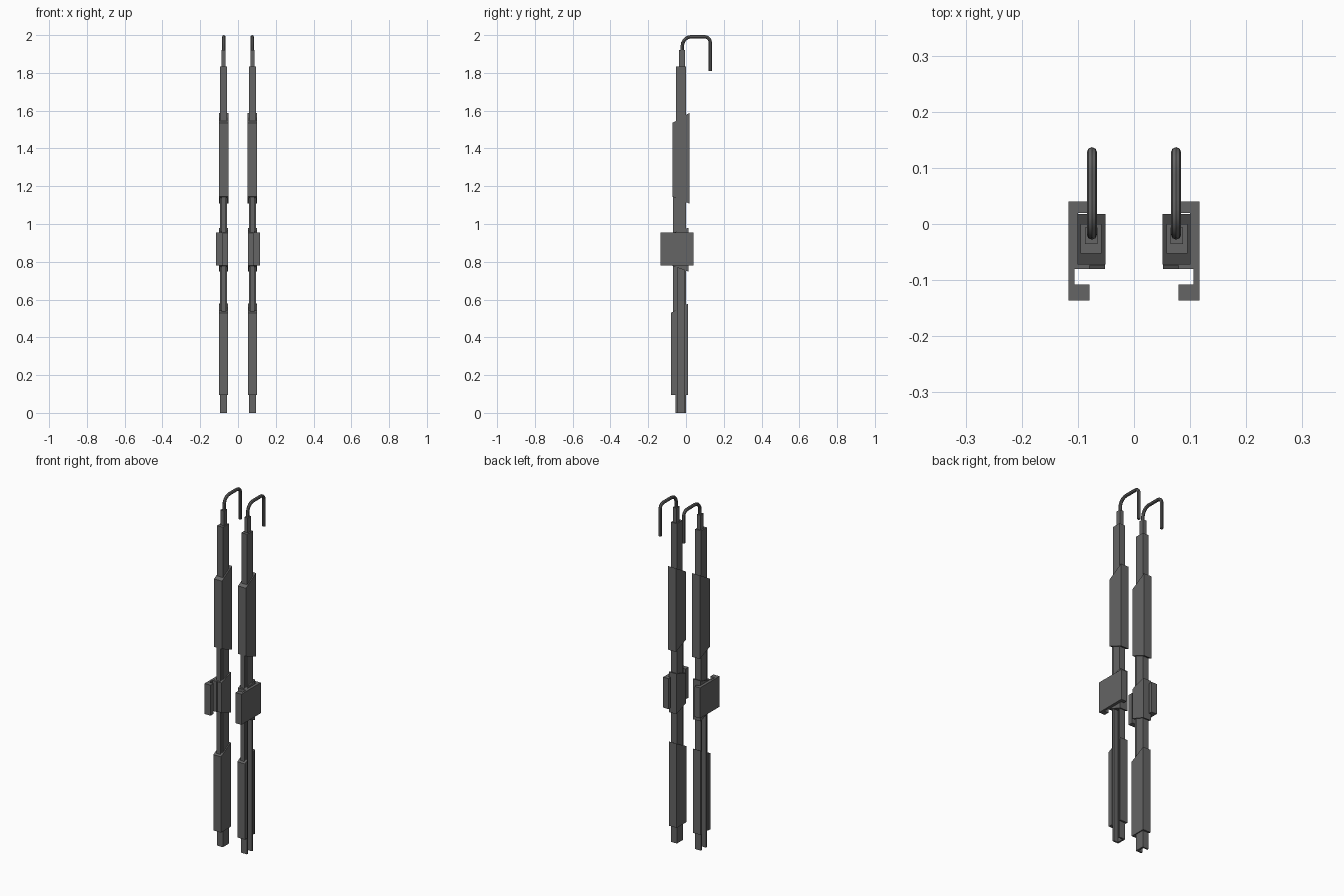
import bpy, bmesh
from mathutils import Vector

old = bpy.data.objects.get("Cube")
if old:
    bpy.data.objects.remove(old, do_unlink=True)

metal = bpy.data.materials.new("dark_grey_metal")
GREY = (0.13, 0.13, 0.13, 1)
metal.diffuse_color = GREY
metal.use_nodes = True
metal.node_tree.nodes["Principled BSDF"].inputs["Base Color"].default_value = GREY


def finish(obj):
    """Apply the material and mirror the part to the other side."""
    obj.data.materials.append(metal)
    obj.modifiers.new("Mirror", "MIRROR").use_axis[0] = True
    return obj


def prism(name, outline, bottom, top):
    """Extrude an x-y outline; bottom and top are (front z, back z)."""
    ys = [p[1] for p in outline]
    y0, span = min(ys), max(ys) - min(ys)
    bm = bmesh.new()
    rings = []
    for front, back in (bottom, top):
        rings.append([bm.verts.new((x, y, front + (back - front) * (y - y0) / span))
                      for x, y in outline])
    low, high = rings
    bm.faces.new(low[::-1])
    bm.faces.new(high)
    for i in range(len(low)):
        j = (i + 1) % len(low)
        bm.faces.new((low[i], low[j], high[j], high[i]))
    bmesh.ops.recalc_face_normals(bm, faces=bm.faces)
    mesh = bpy.data.meshes.new(name)
    bm.to_mesh(mesh)
    bm.free()
    obj = bpy.data.objects.new(name, mesh)
    bpy.context.collection.objects.link(obj)
    return finish(obj)


def rect(x0, x1, y0, y1):
    return [(x0, y0), (x1, y0), (x1, y1), (x0, y1)]


def channel(x0, x1, y0, y1, floor, s0, s1):
    """C section whose slot s0..s1 opens outward."""
    return [(x0, y0), (x1, y0), (x1, s0), (floor, s0),
            (floor, s1), (x1, s1), (x1, y1), (x0, y1)]


# Poles
prism("lower_pole", channel(0.058, 0.095, -0.055, 0, 0.068, -0.046, -0.009),
      (0, 0), (0.8, 0.8))
prism("upper_pole", rect(0.058, 0.095, -0.053, 0), (0.8, 0.8), (1.835, 1.835))
prism("front_rail", rect(0.064, 0.088, -0.069, -0.05), (0.5, 0.5), (1.2, 1.2))
prism("neck", rect(0.065, 0.087, -0.036, -0.006), (1.8, 1.8), (1.92, 1.92))

# Sleeves with sloped ends
prism("lower_sleeve", channel(0.052, 0.1, -0.08, 0.01, 0.06, -0.055, 0),
      (0.095, 0.095), (0.53, 0.578))
prism("upper_sleeve", rect(0.051, 0.101, -0.072, 0.018), (1.145, 1.108), (1.535, 1.588))
prism("collar", rect(0.052, 0.101, -0.075, 0.012), (0.78, 0.748), (0.952, 0.98))

# Clamp around the collar, with a hooked front grip
clamp = [(0.117, 0.04), (0.117, -0.136), (0.079, -0.136), (0.079, -0.108),
         (0.106, -0.108), (0.106, -0.08), (0.079, -0.08), (0.079, -0.07),
         (0.1, -0.07), (0.1, 0.02), (0.083, 0.02), (0.083, 0.04)]
prism("clamp", clamp, (0.78, 0.78), (0.955, 0.955))

# Curved top hook
curve = bpy.data.curves.new("hook_path", "CURVE")
curve.dimensions = "3D"
curve.bevel_depth = 0.009
curve.bevel_resolution = 2
curve.resolution_u = 5
curve.use_fill_caps = True
spline = curve.splines.new("BEZIER")
# (y, z, handle y, handle z)
path = [(-0.019, 1.9, 0, 0.01), (-0.019, 1.945, 0, 0.025), (0.027, 1.991, 0.025, 0),
        (0.098, 1.991, 0.017, 0), (0.128, 1.961, 0, -0.017), (0.128, 1.81, 0, -0.01)]
spline.bezier_points.add(len(path) - 1)
for point, (y, z, hy, hz) in zip(spline.bezier_points, path):
    centre, handle = Vector((0.075, y, z)), Vector((0, hy, hz))
    point.co = centre
    point.handle_left = centre - handle
    point.handle_right = centre + handle
temp = bpy.data.objects.new("hook_helper", curve)
bpy.context.collection.objects.link(temp)
graph = bpy.context.evaluated_depsgraph_get()
mesh = bpy.data.meshes.new_from_object(temp.evaluated_get(graph))
bpy.data.objects.remove(temp, do_unlink=True)
mesh.materials.clear()
hook = bpy.data.objects.new("top_hook", mesh)
bpy.context.collection.objects.link(hook)
finish(hook)
bpy.context.view_layer.objects.active = hook
hook.select_set(True)
bpy.ops.object.shade_smooth_by_angle()
